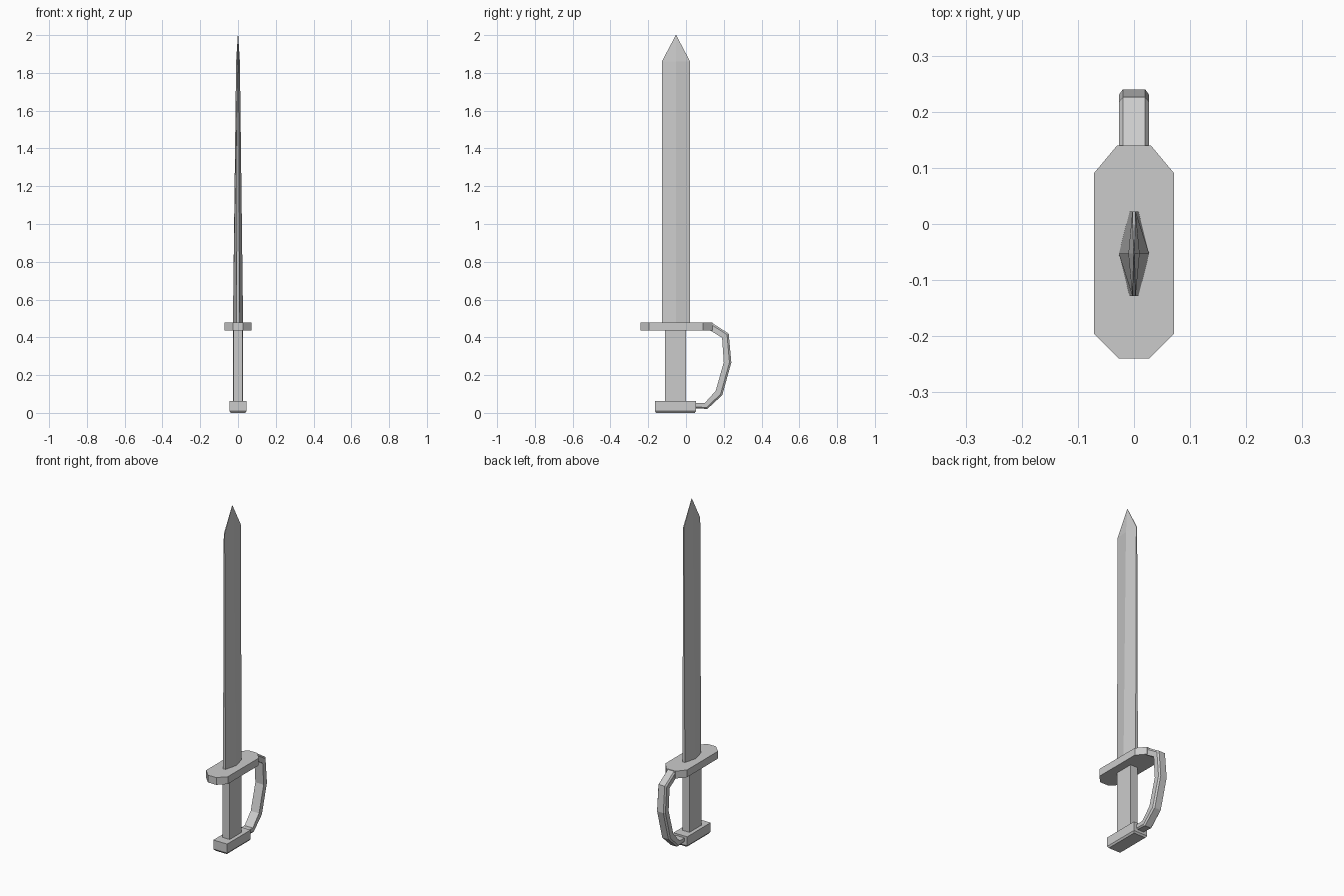
import bpy
from mathutils import Vector

if "Cube" in bpy.data.objects:
    bpy.data.objects.remove(bpy.data.objects["Cube"])


def loft(name, rings):
    """Skin a list of equal-sized point rings and cap both ends."""
    n = len(rings[0])
    verts = [p for r in rings for p in r]
    faces = [tuple(reversed(range(n))),
             tuple(range((len(rings) - 1) * n, len(rings) * n))]
    for i in range(len(rings) - 1):
        for j in range(n):
            a, b = i * n + j, i * n + (j + 1) % n
            faces.append((a, b, b + n, a + n))
    me = bpy.data.meshes.new(name)
    me.from_pydata(verts, [], faces)
    import bmesh
    bm = bmesh.new()
    bm.from_mesh(me)
    bmesh.ops.remove_doubles(bm, verts=bm.verts, dist=1e-5)
    bmesh.ops.recalc_face_normals(bm, faces=bm.faces)
    bm.to_mesh(me)
    bm.free()
    ob = bpy.data.objects.new(name, me)
    bpy.context.collection.objects.link(ob)
    return ob


def rect(x, y0, y1, z):
    return [(-x, y0, z), (x, y0, z), (x, y1, z), (-x, y1, z)]


# Blade: six-sided section that thins upward and closes to a point
C = -0.053


def blade_ring(ridge, edge, half, z):
    return [(ridge, C, z), (edge, C + half, z), (-edge, C + half, z),
            (-ridge, C, z), (-edge, C - half, z), (edge, C - half, z)]


loft("blade", [blade_ring(0.027, 0.008, 0.075, 0.47),
               blade_ring(0.010, 0.003, 0.075, 1.86),
               blade_ring(0.001, 0.0005, 0.001, 2.0)])

# Cross guard: elongated octagonal plate
plate = [(-0.027, -0.24), (0.027, -0.24), (0.071, -0.196), (0.071, 0.091),
         (0.03, 0.14), (-0.03, 0.14), (-0.071, 0.091), (-0.071, -0.196)]
loft("cross_guard", [[(x, y, z) for x, y in plate] for z in (0.435, 0.478)])

# Grip
loft("grip", [rect(0.023, -0.11, 0.0, z) for z in (0.05, 0.44)])

# Pommel with a slightly bevelled underside
loft("pommel", [rect(0.038, -0.158, 0.046, 0.0),
                rect(0.045, -0.165, 0.053, 0.01),
                rect(0.045, -0.165, 0.053, 0.063)])

# Knuckle bow: bar with chamfered outer corners, from outer and inner paths
outer = [(0.10, 0.477), (0.137, 0.477), (0.226, 0.42), (0.24, 0.267),
         (0.192, 0.094), (0.113, 0.021), (0.04, 0.025)]
inner = [(0.09, 0.437), (0.127, 0.437), (0.191, 0.398), (0.20, 0.268),
         (0.157, 0.116), (0.099, 0.052), (0.04, 0.052)]
rings = []
for o, i in zip(outer, inner):
    o, i = Vector(o), Vector(i)
    m = o.lerp(i, 0.25)
    section = [(-0.027, i), (0.027, i), (0.027, m), (0.020, o), (-0.020, o), (-0.027, m)]
    rings.append([(x, p.x, p.y) for x, p in section])
loft("knuckle_bow", rings)
